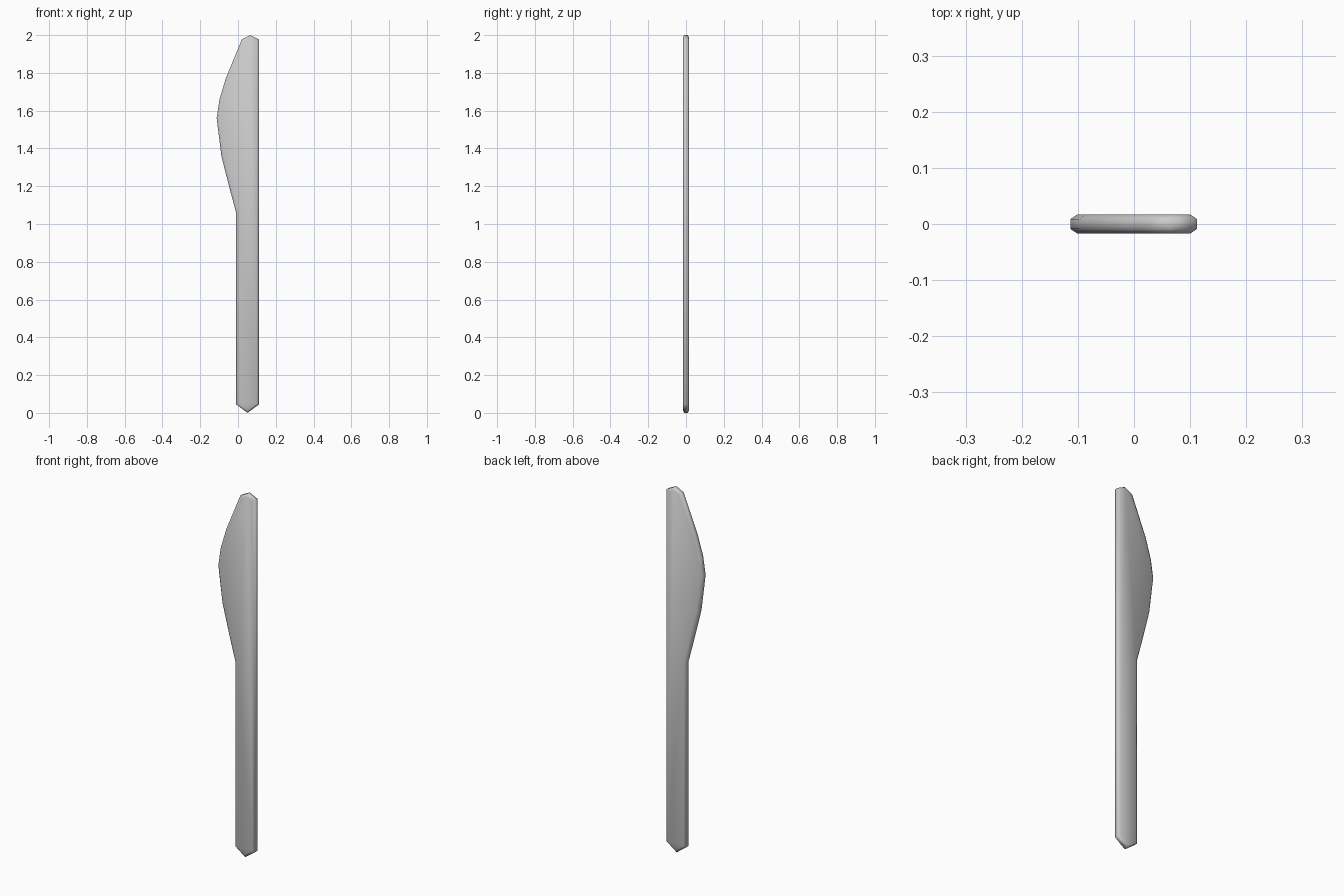
import bpy, bmesh

if "Cube" in bpy.data.objects:
    bpy.data.objects.remove(bpy.data.objects["Cube"])

# Side outline (x, z): handle end, straight spine, tip, curved cutting edge, handle underside
OUTLINE = [(0.05, 0.0), (0.112, 0.045), (0.112, 1.977), (0.065, 2.0), (0.02, 1.977),
           (-0.065, 1.77), (-0.098, 1.66), (-0.113, 1.56), (-0.088, 1.36),
           (-0.045, 1.19), (-0.01, 1.06), (-0.01, 0.045)]
RIM = 0.009      # half width of the narrow rim
HALF = 0.017     # half of the full thickness
CHAMFER = 0.012  # chamfer width seen from the front

# Knife body: flat rim extruded from the outline
bm = bmesh.new()
front = bm.faces.new([bm.verts.new((x, -RIM, z)) for x, z in OUTLINE])
ext = bmesh.ops.extrude_face_region(bm, geom=[front], use_keep_orig=True)
moved = [v for v in ext["geom"] if isinstance(v, bmesh.types.BMVert)]
bmesh.ops.translate(bm, verts=moved, vec=(0, 2 * RIM, 0))
bmesh.ops.recalc_face_normals(bm, faces=bm.faces[:])

# Chamfered front and back
caps = [f for f in bm.faces if len(f.verts) == len(OUTLINE)]
bmesh.ops.inset_individual(bm, faces=caps, thickness=CHAMFER,
                           depth=0, use_even_offset=True)
for f in caps:
    y = HALF if f.calc_center_median().y > 0 else -HALF
    for v in f.verts:
        v.co.y = y

bmesh.ops.recalc_face_normals(bm, faces=bm.faces[:])
for f in bm.faces:
    f.smooth = True
mesh = bpy.data.meshes.new("table_knife")
bm.to_mesh(mesh)
bm.free()
knife = bpy.data.objects.new("table_knife", mesh)
bpy.context.collection.objects.link(knife)
